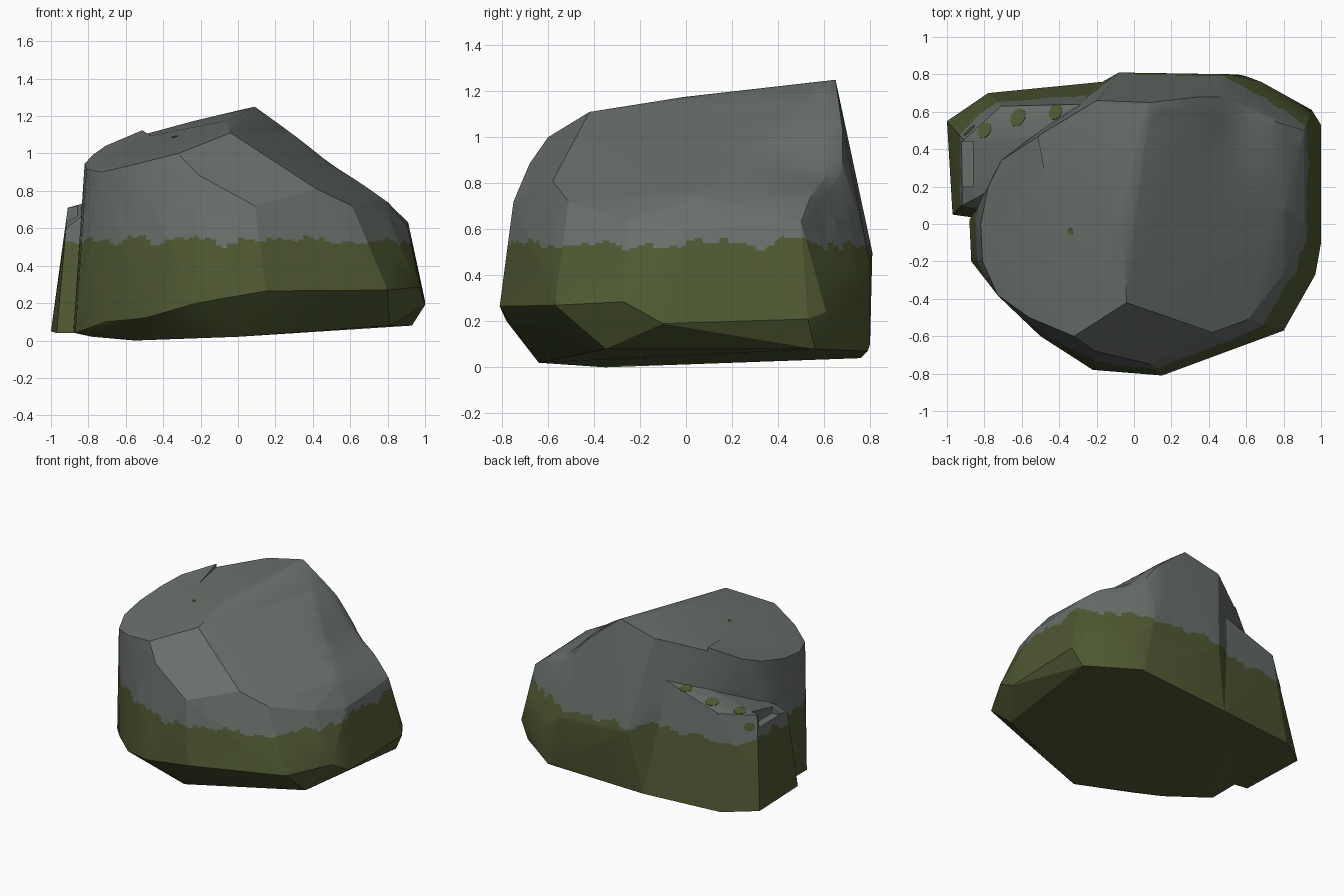
import bpy, bmesh, math
from mathutils import Vector, noise

if "Cube" in bpy.data.objects:
    bpy.data.objects.remove(bpy.data.objects["Cube"])


def material(name, rgb):
    m = bpy.data.materials.new(name)
    m.diffuse_color = (*rgb, 1)
    m.use_nodes = True
    m.node_tree.nodes["Principled BSDF"].inputs["Base Color"].default_value = m.diffuse_color
    return m


stone = material("grey stone", (0.140, 0.160, 0.146))
moss = material("moss green", (0.078, 0.099, 0.032))


def hull(name, points):
    bm = bmesh.new()
    for p in points:
        bm.verts.new(p)
    res = bmesh.ops.convex_hull(bm, input=bm.verts)
    junk = {g for g in res["geom_interior"] + res["geom_unused"]
            if isinstance(g, bmesh.types.BMVert)}
    bmesh.ops.delete(bm, geom=list(junk), context="VERTS")
    bmesh.ops.recalc_face_normals(bm, faces=bm.faces)
    me = bpy.data.meshes.new(name)
    bm.to_mesh(me)
    bm.free()
    ob = bpy.data.objects.new(name, me)
    bpy.context.collection.objects.link(ob)
    return ob


def boolean(target, other, op):
    mod = target.modifiers.new(op, "BOOLEAN")
    mod.object, mod.operation, mod.solver = other, op, "EXACT"
    bpy.context.view_layer.objects.active = target
    bpy.ops.object.modifier_apply(modifier=mod.name)
    bpy.data.objects.remove(other)


# Main boulder, ring by ring from the underside to the crown
underside = [(-.55, -.35, 0), (0, -.64, .02), (.81, -.35, .08), (.93, .56, .08),
             (.6, .79, .07), (-.17, .76, .04), (-.78, -.1, .02)]
waist = [(.15, -.81, .265), (-.22, -.78, .2), (-.5, -.6, .12), (-.71, -.4, .1),
         (-.87, -.2, .04), (-.88, .02, .05), (.8, -.57, .27), (.97, -.27, .285),
         (1, -.1, .19), (1, .53, .21), (.95, .61, .24), (.68, .76, .3),
         (.5, .8, .45), (-.08, .81, .5), (.55, .8, .1)]
shoulder = [(.09, -.75, .72), (-.21, -.68, .885), (.42, -.58, .81), (.61, -.51, .72),
            (.81, -.25, .64), (.91, 0, .6), (.8, .05, .74), (.91, .5, .63),
            (.78, .54, .74), (.49, .68, .9), (.35, .68, 1.04)]
crown = [(-.32, -.6, 1), (-.56, -.5, .94), (-.73, -.38, .9), (-.81, -.2, .917),
         (-.82, 0, .945), (-.78, .2, .99), (-.71, .34, 1.04), (-.51, .47, 1.125),
         (-.2, .66, 1.18), (.09, .65, 1.25), (0, .07, 1.178), (-.06, -.01, 1.175),
         (-.04, -.42, 1.11)]
rock = hull("boulder", underside + waist + shoulder + crown)

# Sunken slab on the crown, cut with a wedge
foot = [(-.53, .75), (-.51, .46), (-.42, -.04), (-.06, -.01), (.0, .07), (.09, .66), (.1, .75)]
floor = [Vector((x, y, 1.177 + .235 * (x + .06) + .06 * y)) for x, y in foot]
cutter = hull("slab_cutter", floor + [v + Vector((0, 0, .4)) for v in floor])
cutter.hide_render = True
boolean(rock, cutter, "DIFFERENCE")

# Low broken ledge at the back left corner
ledge = hull("ledge", [
    (-.97, .05, .04), (-1, .55, .05), (-.78, .7, .04), (-.17, .76, .04), (-.6, 0, .04),
    (-.92, .1, .6), (-.91, .45, .71), (-.71, .63, .74), (-.28, .64, .88),
    (-.84, .14, .66), (-.7, .33, .74), (-.3, .5, .88)])
boolean(rock, ledge, "UNION")
chip = hull("ledge_chip", [(x, y, z) for x, y in ((-1.1, .2), (-.86, .2), (-.86, .44), (-1.1, .44))
                           for z in (.62, 1)])
chip.hide_render = True
boolean(rock, chip, "DIFFERENCE")

bm = bmesh.new()
bm.from_mesh(rock.data)


def slice_faces(test, co, no):
    faces = [f for f in bm.faces if test(f.calc_center_median())]
    edges = {e for f in faces for e in f.edges}
    verts = {v for f in faces for v in f.verts}
    bmesh.ops.bisect_plane(bm, geom=list(verts) + list(edges) + faces, dist=1e-5,
                           plane_co=co, plane_no=no)


# Soft dent high on the right slope
def slope(c):
    return c.x > .2 and c.z > .6 and c.y > -.1


slice_faces(lambda c: c.z > .5, (.25, 0, 0), (1, 0, 0))
slice_faces(lambda c: c.x > .2 and c.z > .5, (0, .1, 0), (0, 1, 0))
for i in range(8):
    slice_faces(slope, (.32 + i * .07, 0, 0), (1, 0, 0))
for i in range(6):
    slice_faces(slope, (0, .2 + i * .08, 0), (0, 1, 0))
for v in bm.verts:
    if v.co.z > .68 and v.co.x > .2:
        v.co.z -= .055 * math.exp(-(v.co.x - .56) ** 2 / .02 - (v.co.y - .6) ** 2 / .07)

# Fine facets around the moss line so that it can be ragged
low, high, step = .43, .65, .011
slice_faces(lambda c: True, (0, 0, low), (0, 0, 1))
slice_faces(lambda c: True, (0, 0, high), (0, 0, 1))


def band(c):
    return low < c.z < high


for i in range(80):
    a = math.pi * i / 80
    slice_faces(band, (0, 0, 0), (math.sin(a), -math.cos(a), 0))
for i in range(1, int((high - low) / step)):
    slice_faces(band, (0, 0, low + i * step), (0, 0, 1))


# Moss covers everything below the ragged line, plus spots on the ledge
def mossy(c):
    if c.z < low:
        return True
    if c.z > high:
        return False
    d = Vector((c.x, c.y, 0)).normalized()
    line = .53 + .05 * noise.noise(d * 5) + .045 * noise.noise(d * 13)
    return c.z < line


for f in bm.faces:
    f.material_index = int(mossy(f.calc_center_median()))
bm.to_mesh(rock.data)
bm.free()
rock.data.materials.append(stone)
rock.data.materials.append(moss)

# Broad facets stay crisp, rounded areas are smoothed
bpy.ops.object.select_all(action="DESELECT")
rock.select_set(True)
bpy.context.view_layer.objects.active = rock
bpy.ops.object.shade_smooth_by_angle(angle=math.radians(22))

# Small moss patches on the ledge and crown, thin plates laid on the surface
bpy.context.view_layer.update()
spots = [(-.8, .5, .035), (-.62, .57, .04), (-.42, .6, .035), (-.88, .5, .03), (-.34, -.04, .015)]
for x, y, r in spots:
    hit, loc, nor, _ = rock.ray_cast(Vector((x, y, 2)), Vector((0, 0, -1)))
    if hit:
        q = nor.to_track_quat("Z", "Y")
        rim = [q @ Vector((r * 1.3 * math.cos(t), r * math.sin(t), 0))
               for t in (k * math.tau / 9 for k in range(9))]
        patch = hull("moss_patch", [loc + p + nor * h for p in rim for h in (-.003, .003)])
        patch.data.materials.append(moss)
